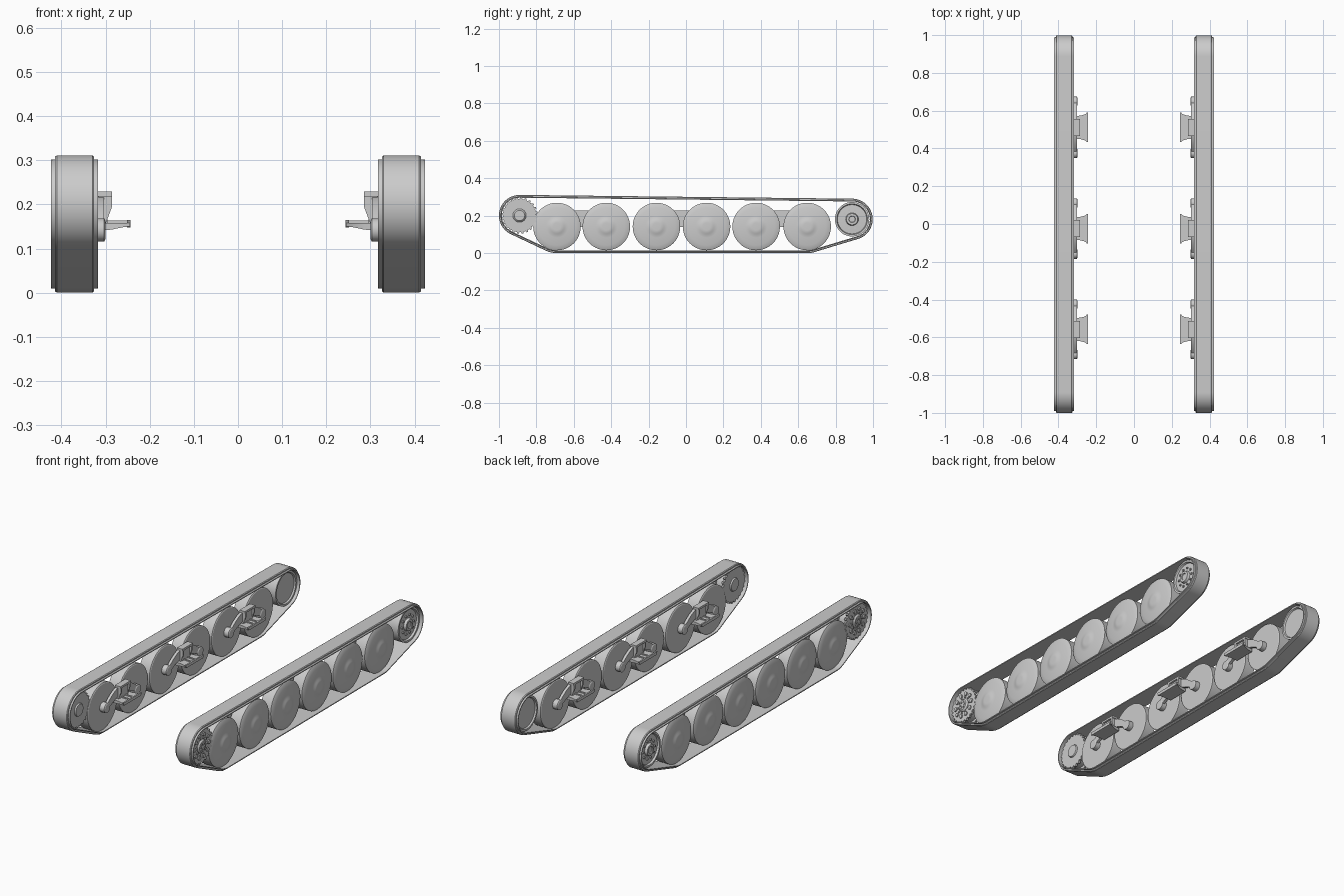
import bpy, bmesh
from math import sin, cos, pi, tau, radians
from mathutils import Vector
from mathutils.geometry import convex_hull_2d

old = bpy.data.objects.get("Cube")
if old:
    bpy.data.objects.remove(old)

GREY = (0.6, 0.6, 0.6, 1)
mat = bpy.data.materials.new("light_grey")
mat.use_nodes = True
mat.diffuse_color = GREY
mat.node_tree.nodes["Principled BSDF"].inputs["Base Color"].default_value = GREY

MID = 0.37                      # centre line of the left track
WHEELS = [-0.69, -0.426, -0.158, 0.11, 0.375, 0.648]
WHEEL_Z, WHEEL_R = 0.142, 0.127
SPROCKET = (-0.89, 0.201)
IDLER = (0.888, 0.181)
parts = []


def finish(bm, name):
    """Store the mesh and mirror it to the right side."""
    bmesh.ops.recalc_face_normals(bm, faces=bm.faces)
    mesh = bpy.data.meshes.new(name)
    bm.to_mesh(mesh)
    bm.free()
    mesh.materials.append(mat)
    obj = bpy.data.objects.new(name, mesh)
    bpy.context.collection.objects.link(obj)
    obj.modifiers.new("mirror", "MIRROR").use_mirror_merge = False
    parts.append(obj)


def skin(bm, rings, close=False):
    """Join rings of points with quads; cap the ends unless closed."""
    rows = [[bm.verts.new(p) for p in ring] for ring in rings]
    n = len(rows[0])
    for a, b in zip(rows, rows[1:] + (rows[:1] if close else [])):
        for i in range(n):
            j = (i + 1) % n
            bm.faces.new((a[i], a[j], b[j], b[i]))
    if not close:
        bm.faces.new(rows[0])
        bm.faces.new(rows[-1])


def lathe(bm, centre, profile, sides=48):
    """Turn (x, radius) points about an axle along x."""
    y, z = centre
    skin(bm, [[(x, y + r * cos(tau * i / sides), z + r * sin(tau * i / sides))
               for i in range(sides)] for x, r in profile])


def prism(bm, outline, x0, x1):
    skin(bm, [[(x, y, z) for y, z in outline] for x in (x0, x1)])


def box(bm, x0, x1, y0, y1, z0, z1):
    prism(bm, [(y0, z0), (y1, z0), (y1, z1), (y0, z1)], x0, x1)


def studs(bm, centre, ring, count, r, x0, x1):
    for i in range(count):
        a = tau * i / count
        lathe(bm, (centre[0] + ring * cos(a), centre[1] + ring * sin(a)),
              [(x0, r), (x1, r)], 8)


# Track band: a section swept round the hull of all wheels
samples = []
for centre, r in [(SPROCKET, 0.11), (IDLER, 0.11)] + [((y, WHEEL_Z), WHEEL_Z) for y in WHEELS]:
    for i in range(72):
        a = tau * i / 72
        samples.append((Vector(centre), Vector((cos(a), sin(a))), r))
hull = convex_hull_2d([c + d * r for c, d, r in samples])
half = [(0.053, -0.015), (0.053, -0.010), (0.044, -0.009), (0.044, -0.003), (0.040, 0)]
section = half + [(-x, d) for x, d in reversed(half)]
rings = []
for k in hull:
    c, d, r = samples[k]
    rings.append([(MID + x, *(c + d * (r + off))) for x, off in section])
bm = bmesh.new()
skin(bm, rings, close=True)
finish(bm, "track_band")

# Road wheels: flat inside, shallow dome and hub outside
dome = [(0.400 + 0.012 * (1 - (r / 0.12) ** 2), r) for r in (0.12, 0.1, 0.08, 0.06, 0.042)]
for n, y in enumerate(WHEELS, 1):
    bm = bmesh.new()
    lathe(bm, (y, WHEEL_Z), [(0.330, 0.122), (0.333, WHEEL_R), (0.396, WHEEL_R)]
          + dome + [(0.414, 0.036), (0.415, 0.02)], 64)
    finish(bm, f"road_wheel_{n}")

# Drive sprocket: two toothed rings on a drum, with hubs and studs
bm = bmesh.new()
TEETH = 24
outline = []
for i in range(TEETH):
    for step, r in ((0, 0.089), (0.35, 0.089), (0.5, 0.098), (0.8, 0.098)):
        a = tau * (i + step) / TEETH
        outline.append((SPROCKET[0] + r * cos(a), SPROCKET[1] + r * sin(a)))
prism(bm, outline, 0.335, 0.347)
prism(bm, outline, 0.390, 0.402)
lathe(bm, SPROCKET, [(0.345, 0.075), (0.392, 0.075)])
lathe(bm, SPROCKET, [(0.328, 0.032), (0.336, 0.036), (0.404, 0.036), (0.412, 0.028)], 32)
studs(bm, SPROCKET, 0.062, 10, 0.011, 0.400, 0.409)
studs(bm, SPROCKET, 0.044, 10, 0.005, 0.400, 0.408)
studs(bm, SPROCKET, 0.016, 6, 0.005, 0.410, 0.416)
finish(bm, "drive_sprocket")

# Idler wheel: rimmed disc, raised hub and bolt circle
bm = bmesh.new()
lathe(bm, IDLER, [(0.340, 0.078), (0.332, 0.082), (0.332, 0.092), (0.405, 0.092),
                  (0.405, 0.082), (0.395, 0.078), (0.397, 0.034), (0.410, 0.030),
                  (0.410, 0.018), (0.406, 0.016)])
studs(bm, IDLER, 0.050, 10, 0.006, 0.393, 0.403)
finish(bm, "idler_wheel")

# Suspension: an arched rocker and bracket for each wheel pair
for n in range(3):
    ya, yb = WHEELS[2 * n], WHEELS[2 * n + 1]
    yc, span = (ya + yb) / 2, (yb - ya) / 2

    bm = bmesh.new()
    steps = [i / 8 - 1 for i in range(17)]
    top = [(yc + span * t, 0.160 + 0.062 * (1 - t * t)) for t in steps]
    low = [(yc + span * t, 0.126 + 0.045 * (1 - t * t)) for t in reversed(steps)]
    prism(bm, top + low, 0.303, 0.318)
    for y in (ya, yb):
        lathe(bm, (y, WHEEL_Z), [(0.300, 0.021), (0.303, 0.026), (0.332, 0.026)], 24)
    finish(bm, f"rocker_arm_{n + 1}")

    bm = bmesh.new()
    # Waisted shelf, thicker towards the arm
    shelf = []
    for x, w, z in ((0.316, 0.060, 0.140), (0.285, 0.062, 0.143),
                    (0.262, 0.068, 0.148), (0.245, 0.078, 0.150)):
        shelf.append([(x, yc - w, z), (x, yc + w, z), (x, yc + w, 0.158), (x, yc - w, 0.158)])
    skin(bm, shelf)
    # Lip on the free edge
    lip = [(yc - 0.078, 0.164), (yc - 0.070, 0.148), (yc + 0.070, 0.148), (yc + 0.078, 0.164)]
    prism(bm, lip, 0.243, 0.251)
    # Pivot block and saddle cap
    box(bm, 0.296, 0.318, yc - 0.035, yc + 0.035, 0.150, 0.222)
    box(bm, 0.285, 0.318, yc - 0.045, yc + 0.045, 0.218, 0.229)
    # Gussets, widening upwards to the cap, and low shelf ribs
    for s in (-1, 1):
        y = yc + s * 0.036
        side = [(0.285, 0.222), (0.316, 0.222), (0.316, 0.155), (0.300, 0.155), (0.285, 0.195)]
        skin(bm, [[(x, y + d, z) for x, z in side] for d in (-0.005, 0.005)])
        box(bm, 0.250, 0.300, yc + s * 0.016 - 0.004, yc + s * 0.016 + 0.004, 0.156, 0.163)
    finish(bm, f"suspension_bracket_{n + 1}")

# Smooth curved surfaces, keeping edges crisp
bpy.ops.object.select_all(action="DESELECT")
for obj in parts:
    obj.select_set(True)
bpy.context.view_layer.objects.active = parts[0]
bpy.ops.object.shade_smooth_by_angle(angle=radians(30))
